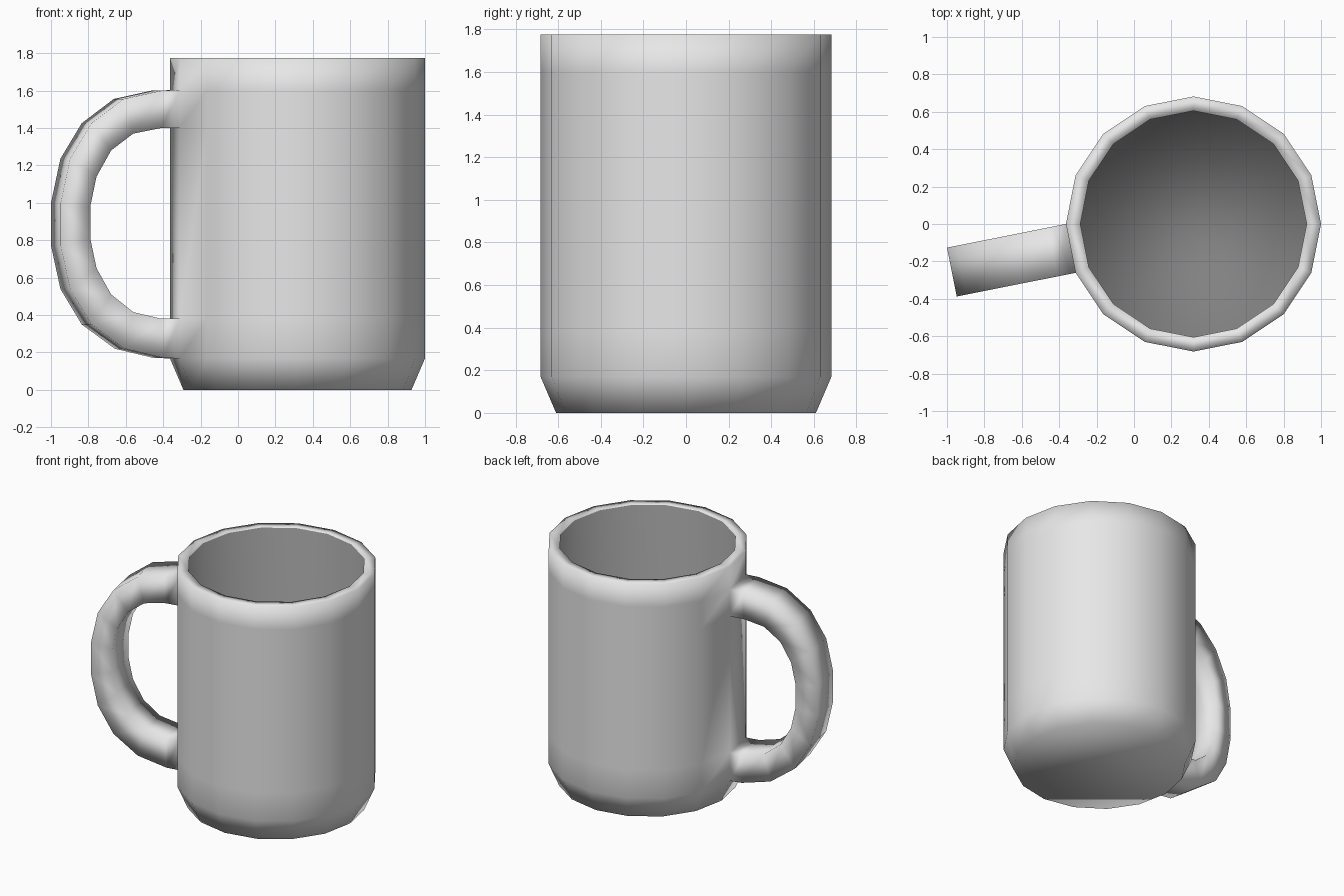
import bpy, bmesh, math

if "Cube" in bpy.data.objects:
    bpy.data.objects.remove(bpy.data.objects["Cube"])

SIDES = 16
CX = 0.318          # cup axis
R_OUT, R_IN = 0.682, 0.605
STEP = 2 * math.pi / SIDES

bm = bmesh.new()


def ring(radius, z):
    return [bm.verts.new((CX + radius * math.cos(i * STEP),
                          radius * math.sin(i * STEP), z)) for i in range(SIDES)]


# Cup: outer wall, rim, inner wall; the wall rings match the handle joints
profile = [(0.61, 0), (R_OUT, 0.168), (R_OUT, 0.38), (R_OUT, 1.4),
           (R_OUT, 1.602), (R_OUT, 1.775), (R_IN, 1.775), (R_IN, 0.08)]
rings = [ring(r, z) for r, z in profile]
PANEL = SIDES // 2                  # wall panel that carries the handle
INSIDE = len(rings) - 2             # last band is the inner wall
for k in range(len(rings) - 1):
    for i in range(SIDES):
        if i == PANEL and k in (1, 3):
            continue                # openings where the handle joins
        j = (i + 1) % SIDES
        f = bm.faces.new((rings[k][i], rings[k][j], rings[k + 1][j], rings[k + 1][i]))
        f.material_index = int(k == INSIDE)
bm.faces.new(rings[0][::-1])        # underside
floor = bm.faces.new(rings[-1])     # inner floor
floor.material_index = 1

# Handle: square section swept from the upper opening to the lower one
outer = [(0.767, 1.60), (0.975, 1.555), (1.150, 1.425), (1.266, 1.235), (1.317, 1.0),
         (1.317, 0.77), (1.266, 0.54), (1.150, 0.35), (0.97, 0.22), (0.757, 0.17)]
inner = [(0.769, 1.40), (0.922, 1.37), (1.042, 1.28), (1.122, 1.14), (1.156, 0.98),
         (1.156, 0.81), (1.122, 0.65), (1.042, 0.51), (0.921, 0.415), (0.769, 0.38)]
ang = (PANEL + 0.5) * STEP
dx, dy = math.cos(ang), math.sin(ang)
half = R_OUT * math.sin(STEP / 2)


def handle_vert(point, side):
    r, z = point
    return bm.verts.new((CX + r * dx - side * half * dy, r * dy + side * half * dx, z))


a, b = PANEL, PANEL + 1
sections = [[rings[4][a], rings[4][b], rings[3][b], rings[3][a]]]
for o, n in zip(outer, inner):
    sections.append([handle_vert(o, -1), handle_vert(o, 1),
                     handle_vert(n, 1), handle_vert(n, -1)])
sections.append([rings[1][a], rings[1][b], rings[2][b], rings[2][a]])
for s, t in zip(sections, sections[1:]):
    for i in range(4):
        j = (i + 1) % 4
        bm.faces.new((s[i], s[j], t[j], t[i]))

bmesh.ops.recalc_face_normals(bm, faces=bm.faces)
for f in bm.faces:
    f.smooth = True

mesh = bpy.data.meshes.new("mug")
bm.to_mesh(mesh)
bm.free()
mug = bpy.data.objects.new("mug", mesh)
bpy.context.collection.objects.link(mug)

# Glaze colours: light outside, dark inside
for name, value in (("light_grey", 0.8), ("dark_grey_inside", 0.22)):
    glaze = bpy.data.materials.new(name)
    glaze.diffuse_color = (value, value, value, 1)
    glaze.use_nodes = True
    glaze.node_tree.nodes["Principled BSDF"].inputs["Base Color"].default_value = glaze.diffuse_color
    mesh.materials.append(glaze)
